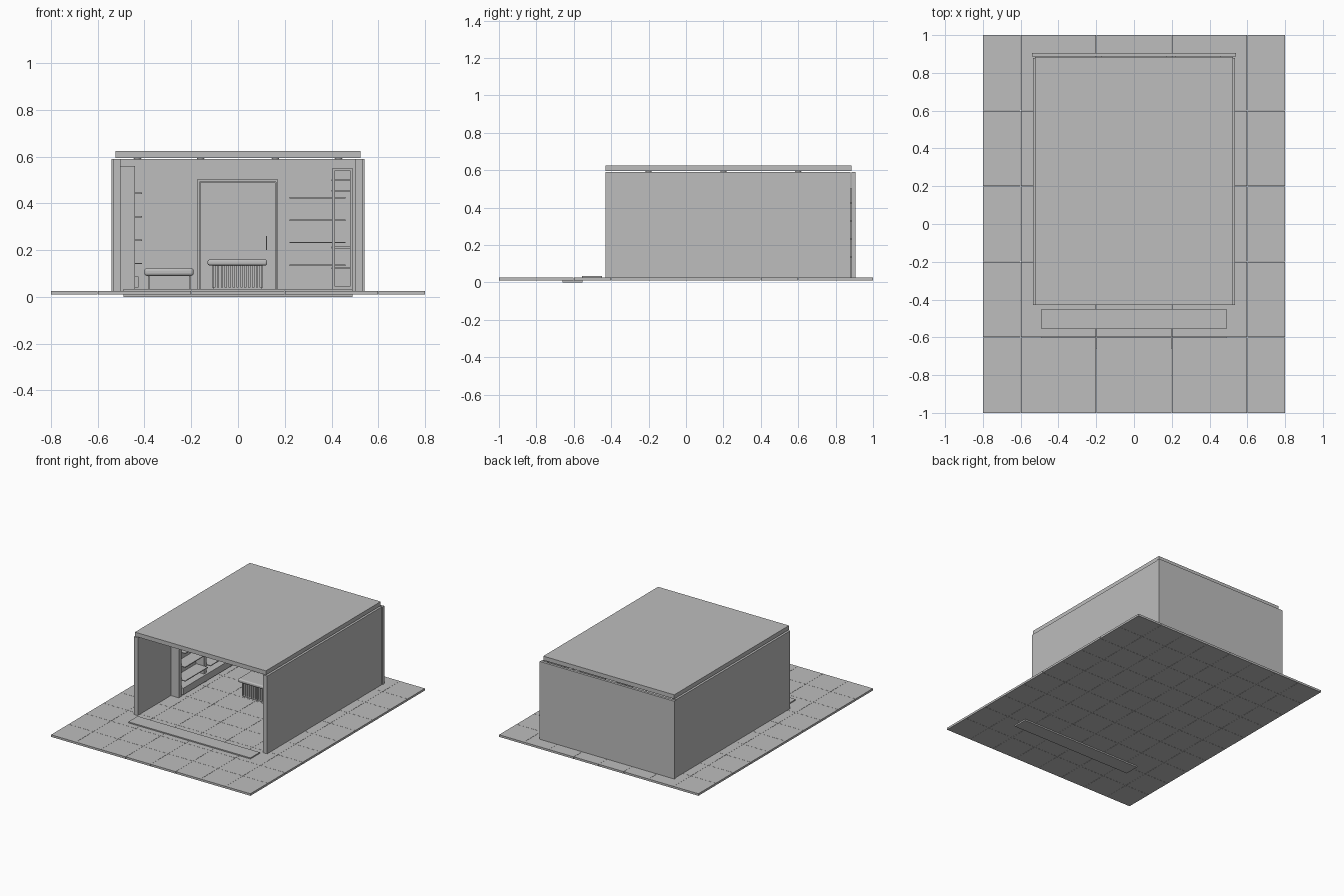
import bpy
import bmesh
import math
from mathutils import Matrix, Vector

cube = bpy.data.objects.get("Cube")
if cube:
    bpy.data.objects.remove(cube, do_unlink=True)

grey = bpy.data.materials.new("plain_grey")
grey.use_nodes = True
grey.diffuse_color = (0.51, 0.51, 0.51, 1)
grey.node_tree.nodes["Principled BSDF"].inputs["Base Color"].default_value = grey.diffuse_color


def finish(name, bm):
    mesh = bpy.data.meshes.new(name)
    bm.to_mesh(mesh)
    bm.free()
    mesh.materials.append(grey)
    obj = bpy.data.objects.new(name, mesh)
    bpy.context.scene.collection.objects.link(obj)
    return obj


def add_box(bm, x, y, z):
    """Box from three (low, high) ranges."""
    ranges = (x, y, z)
    centre = Vector([(a + b) / 2 for a, b in ranges])
    size = Vector([b - a for a, b in ranges])
    bmesh.ops.create_cube(bm, size=1, matrix=Matrix.Translation(centre) @ Matrix.Diagonal(size).to_4x4())


def boxes(name, *parts, bevel=0):
    bm = bmesh.new()
    for part in parts:
        add_box(bm, *part)
    obj = finish(name, bm)
    if bevel:
        mod = obj.modifiers.new("Rounded edges", "BEVEL")
        mod.width = bevel
        mod.segments = 4
        bpy.ops.object.select_all(action="DESELECT")
        obj.select_set(True)
        bpy.context.view_layer.objects.active = obj
        bpy.ops.object.shade_smooth_by_angle()
    return obj


# Tiled ground with hairline joints
tile, joint = 0.2, 0.0006
boxes("ground_tiles", *[
    ((-0.8 + i * tile + joint, -0.8 + (i + 1) * tile - joint),
     (-1 + j * tile + joint, -1 + (j + 1) * tile - joint), (0.01, 0.025))
    for i in range(8) for j in range(10)])

# Entrance plates
boxes("threshold_plate", ((-0.49, 0.49), (-0.557, -0.45), (0.025, 0.033)))
boxes("lower_plate", ((-0.49, 0.49), (-0.66, -0.553), (0, 0.01)))

# Shell
floor, wall_top = 0.026, 0.59
boxes("right_wall", ((-0.535, -0.503), (-0.43, 0.88), (floor, wall_top)))
boxes("left_wall", ((0.5, 0.535), (-0.43, 0.88), (floor, wall_top)))
boxes("back_wall", ((-0.54, 0.54), (0.886, 0.905), (floor, wall_top)))
boxes("roof", ((-0.525, 0.525), (-0.43, 0.885), (0.595, 0.625)))

# Ceiling spotlights
bm = bmesh.new()
for x in (-0.43, -0.16, 0.16, 0.43):
    for y in (-0.2, 0.2, 0.6):
        bmesh.ops.create_cone(bm, cap_ends=True, segments=20, radius1=0.014, radius2=0.017,
                              depth=0.007, matrix=Matrix.Translation((x, y, 0.5915)))
finish("ceiling_spotlights", bm)

# Back door
boxes("door_panel", ((-0.163, 0.16), (0.875, 0.886), (floor, 0.49)))
boxes("door_frame",
      ((-0.175, -0.165), (0.865, 0.886), (floor, 0.502)),
      ((0.162, 0.172), (0.865, 0.886), (floor, 0.502)),
      ((-0.165, 0.162), (0.865, 0.886), (0.492, 0.502)))
boxes("door_handle", ((0.119, 0.125), (0.86, 0.875), (0.2, 0.26)))

# Fluted table
boxes("table_top", ((-0.13, 0.125), (0.18, 0.34), (0.135, 0.16)), bevel=0.009)
boxes("table_core", ((-0.107, 0.102), (0.205, 0.315), (0.03, 0.135)))
bm = bmesh.new()
slats = 13
for i in range(slats):
    x = -0.102 + i * 0.2 / (slats - 1)
    for y in (0.203, 0.317):
        add_box(bm, (x - 0.005, x + 0.005), (y - 0.005, y + 0.005), (0.04, 0.135))
for i in range(7):
    y = 0.218 + i * 0.014
    for x in (-0.108, 0.103):
        add_box(bm, (x - 0.004, x + 0.004), (y - 0.004, y + 0.004), (0.04, 0.135))
finish("table_slats", bm)

# Bench
boxes("bench_cushion", ((-0.4, -0.19), (0.56, 0.76), (0.09, 0.124)), bevel=0.012)
boxes("bench_legs", *[((x, x + 0.006), (y, y + 0.006), (floor, 0.09))
                      for x in (-0.385, -0.21) for y in (0.58, 0.735)])

# Shelving along the right wall
boxes("right_shelf_dividers", *[((-0.503, -0.44), (y, y + 0.03), (floor, 0.56))
                                for y in (-0.05, 0.24, 0.53, 0.82)])
boxes("right_shelves", *[((-0.503, -0.41), (y + 0.03, y + 0.29), (z, z + 0.006))
                         for y in (-0.05, 0.24, 0.53) for z in (0.14, 0.24, 0.34, 0.44)])
boxes("right_shelf_plinth", ((-0.503, -0.425), (-0.02, 0.82), (0.04, 0.088)))

# Shelves on the back wall
boxes("back_shelves", *[((0.22, 0.46), (0.78, 0.886), (z, z + 0.006))
                        for z in (0.132, 0.23, 0.325, 0.421)])

# Display rack along the left wall
rack_y = (0.1, 0.7)
boxes("rack_frame", *[part for y in rack_y for part in (
    ((0.403, 0.415), (y, y + 0.015), (0.035, 0.55)),
    ((0.48, 0.492), (y, y + 0.015), (0.035, 0.55)),
    ((0.415, 0.48), (y, y + 0.015), (0.54, 0.55)),
    ((0.415, 0.48), (y, y + 0.015), (0.035, 0.045)))])
boxes("rack_shelves", *[((0.4, 0.49), (0.115, 0.7), (z, z + 0.007))
                        for z in (0.12, 0.208, 0.45, 0.495)])
